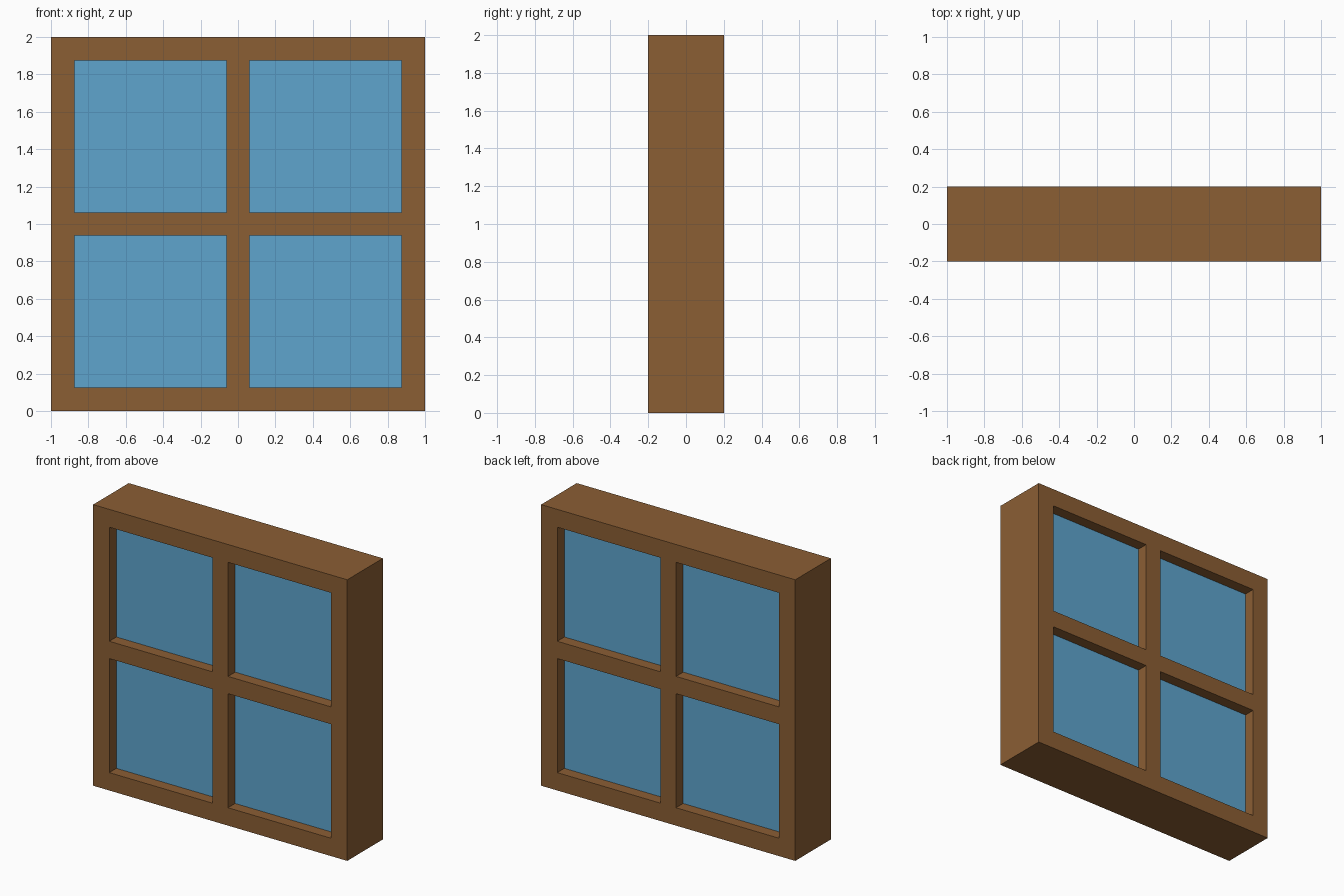
import bpy, bmesh

if "Cube" in bpy.data.objects:
    bpy.data.objects.remove(bpy.data.objects["Cube"])

XS = [-1.0, -0.873, -0.0615, 0.0615, 0.873, 1.0]
ZS = [x + 1 for x in XS]
OPENINGS = [(i, j) for i in (1, 3) for j in (1, 3)]


def material(name, rgb):
    mat = bpy.data.materials.new(name)
    mat.diffuse_color = (*rgb, 1)
    mat.use_nodes = True
    mat.node_tree.nodes["Principled BSDF"].inputs["Base Color"].default_value = mat.diffuse_color
    return mat


def slab(name, cells, half_depth, mat):
    """Closed slab made of the chosen grid cells, centred on y = 0."""
    bm = bmesh.new()
    for i, j in cells:
        corners = [(i, j), (i + 1, j), (i + 1, j + 1), (i, j + 1)]
        bm.faces.new([bm.verts.new((XS[a], -half_depth, ZS[b])) for a, b in corners])
    bmesh.ops.remove_doubles(bm, verts=bm.verts, dist=1e-4)
    ext = bmesh.ops.extrude_face_region(bm, geom=bm.faces[:], use_keep_orig=True)
    moved = [v for v in ext["geom"] if isinstance(v, bmesh.types.BMVert)]
    bmesh.ops.translate(bm, verts=moved, vec=(0, 2 * half_depth, 0))
    bmesh.ops.recalc_face_normals(bm, faces=bm.faces)
    mesh = bpy.data.meshes.new(name)
    bm.to_mesh(mesh)
    bm.free()
    mesh.materials.append(mat)
    obj = bpy.data.objects.new(name, mesh)
    bpy.context.collection.objects.link(obj)


wood = material("brown wood", (0.258, 0.112, 0.034))
glass = material("blue glass", (0.112, 0.376, 0.617))

# Frame with flush cross bars
slab("window_frame", [(i, j) for i in range(5) for j in range(5)
                      if (i, j) not in OPENINGS], 0.2, wood)

# Four panes, recessed on both sides
for n, cell in enumerate(OPENINGS):
    slab(f"glass_pane_{n + 1}", [cell], 0.12, glass)
